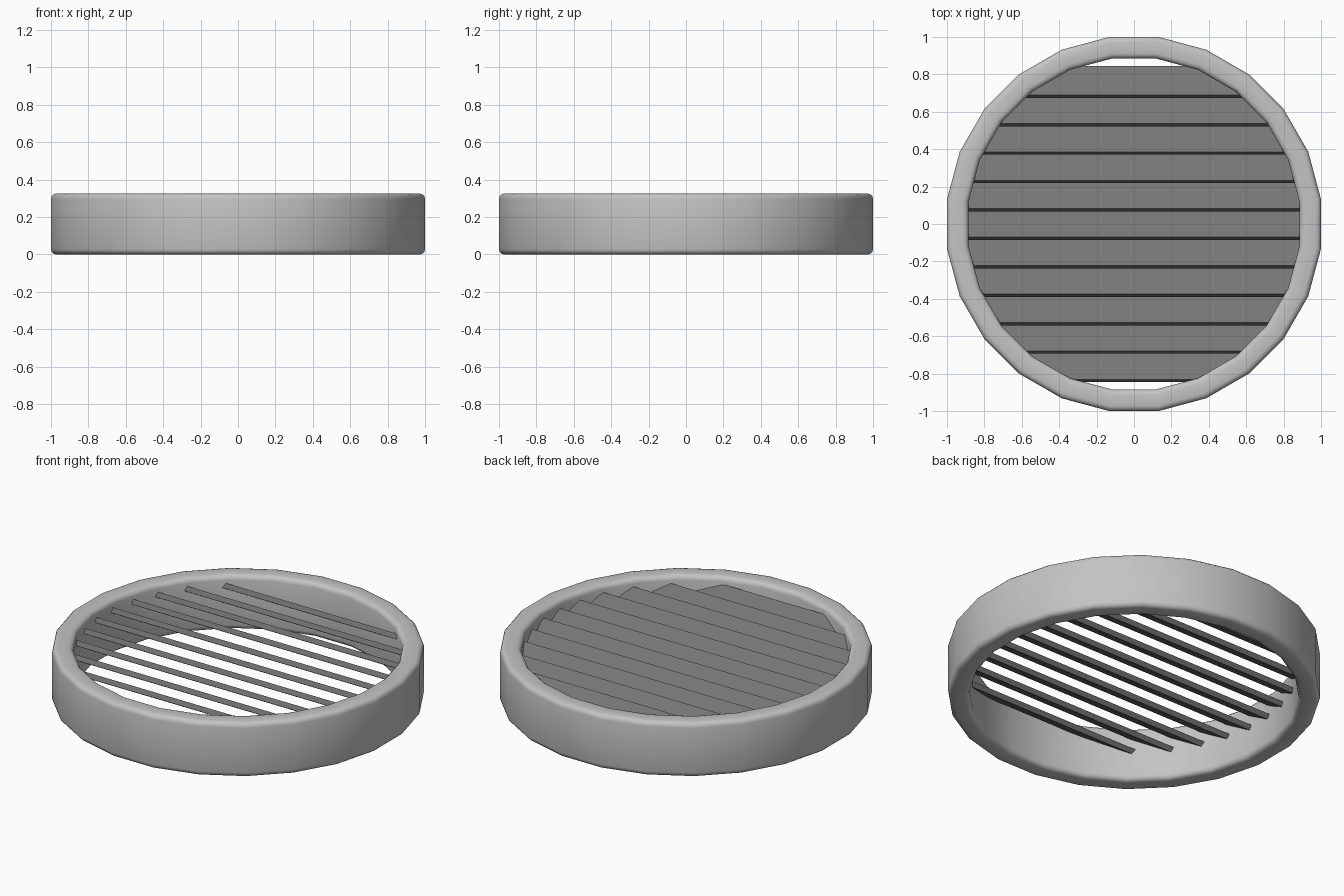
import bpy, bmesh, math

if "Cube" in bpy.data.objects:
    bpy.data.objects.remove(bpy.data.objects["Cube"], do_unlink=True)


def make_material(name, value):
    mat = bpy.data.materials.new(name)
    mat.use_nodes = True
    colour = (value, value, value, 1)
    mat.diffuse_color = colour
    mat.node_tree.nodes["Principled BSDF"].inputs["Base Color"].default_value = colour
    return mat


def finish(bm, name, mat):
    bmesh.ops.recalc_face_normals(bm, faces=bm.faces)
    mesh = bpy.data.meshes.new(name)
    bm.to_mesh(mesh)
    bm.free()
    mesh.materials.append(mat)
    obj = bpy.data.objects.new(name, mesh)
    bpy.context.collection.objects.link(obj)
    return obj


light_grey = make_material("light grey", 0.55)
dark_grey = make_material("dark grey", 0.18)

# Outer ring: rectangular section turned around z, with rounded rims
SIDES, HEIGHT = 24, 0.325
step = 2 * math.pi / SIDES
flat = 1 / math.cos(step / 2)          # flats touch the full radius
section = [(1, 0), (1, HEIGHT), (0.885, HEIGHT), (0.885, 0)]
bm = bmesh.new()
loops = []
for i in range(SIDES):
    a = (i + 0.5) * step
    loops.append([bm.verts.new((r * flat * math.cos(a), r * flat * math.sin(a), z))
                  for r, z in section])
for i in range(SIDES):
    p, q = loops[i], loops[(i + 1) % SIDES]
    for j in range(4):
        k = (j + 1) % 4
        bm.faces.new((p[j], q[j], q[k], p[k]))
bmesh.ops.recalc_face_normals(bm, faces=bm.faces)
rims = [e for e in bm.edges if e.calc_face_angle() > 1
        and abs(e.verts[0].co.z - e.verts[1].co.z) < 0.001]
bmesh.ops.bevel(bm, geom=rims, offset=0.028, segments=3, profile=0.5, affect='EDGES')
for f in bm.faces:
    f.smooth = True
finish(bm, "outer_ring", light_grey)

# Louvre slats: tilted boards whose ends follow the ring wall
COUNT, PITCH, TILT = 11, 0.152, math.radians(30)
HALF_WIDTH, HALF_THICK, REACH, MID_Z = 0.09, 0.015, 0.92, 0.222
c, s = math.cos(TILT), math.sin(TILT)
for n in range(COUNT):
    yc = (n - (COUNT - 1) / 2) * PITCH
    bm = bmesh.new()
    ends = {-1: [], 1: []}
    for u, v in ((-1, -1), (1, -1), (1, 1), (-1, 1)):
        u, v = u * HALF_WIDTH, v * HALF_THICK
        y, z = yc + u * c + v * s, MID_Z - u * s + v * c
        x = math.sqrt(REACH ** 2 - y ** 2)
        for side in ends:
            ends[side].append(bm.verts.new((side * x, y, z)))
    left, right = ends[1], ends[-1]
    bm.faces.new(left)
    bm.faces.new(right)
    for j in range(4):
        k = (j + 1) % 4
        bm.faces.new((left[j], left[k], right[k], right[j]))
    finish(bm, f"slat_{n + 1}", dark_grey)
